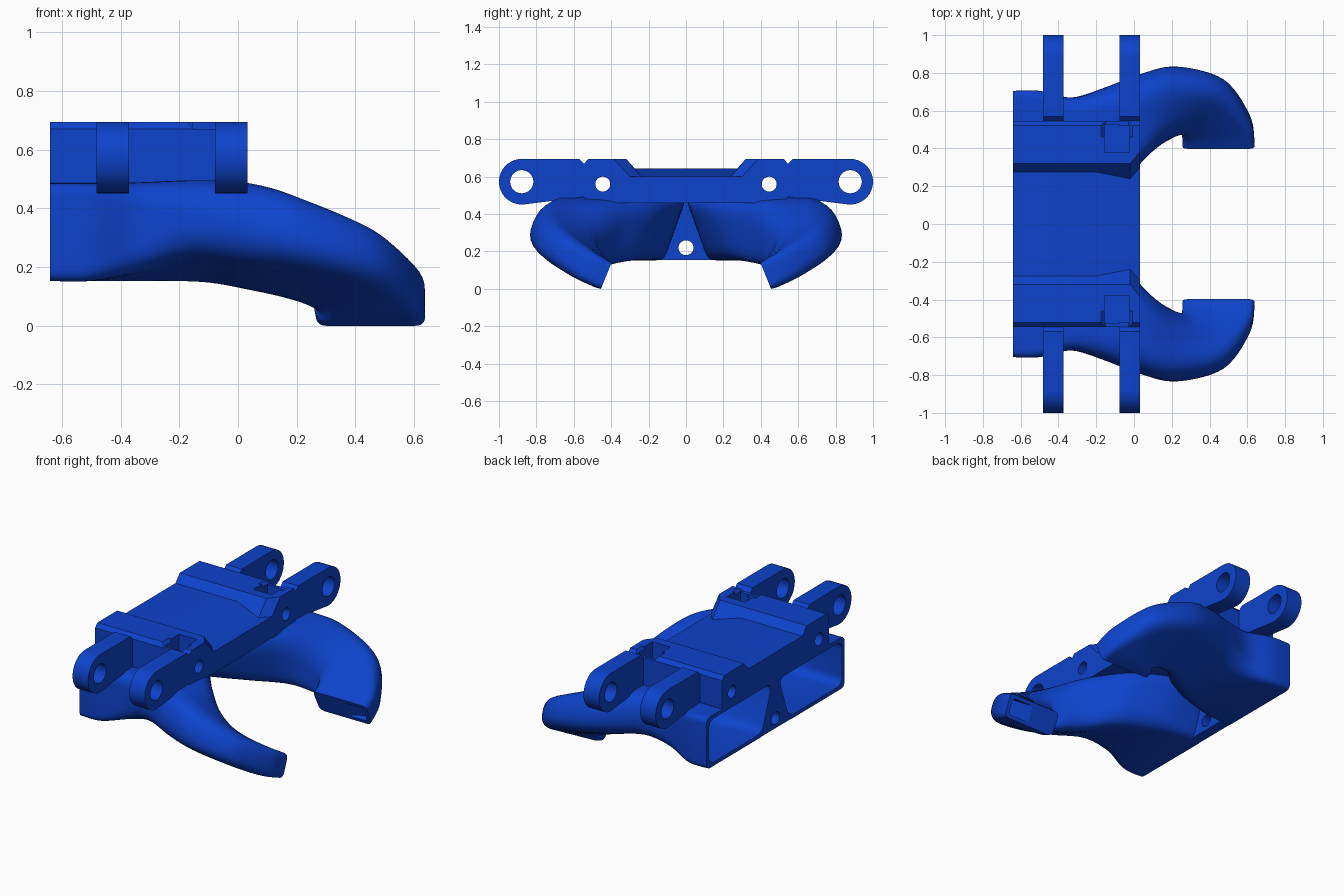
import bpy, bmesh, math
from mathutils import Vector

if "Cube" in bpy.data.objects:
    bpy.data.objects.remove(bpy.data.objects["Cube"])

blue = bpy.data.materials.new("royal blue")
blue.diffuse_color = (0.004, 0.055, 0.6, 1)
blue.use_nodes = True
blue.node_tree.nodes["Principled BSDF"].inputs["Base Color"].default_value = blue.diffuse_color


def finish(name, bm, smooth=None):
    bmesh.ops.recalc_face_normals(bm, faces=bm.faces)
    me = bpy.data.meshes.new(name)
    bm.to_mesh(me)
    bm.free()
    me.materials.append(blue)
    ob = bpy.data.objects.new(name, me)
    bpy.context.collection.objects.link(ob)
    bpy.ops.object.select_all(action='DESELECT')
    ob.select_set(True)
    bpy.context.view_layer.objects.active = ob
    if smooth:
        bpy.ops.object.shade_smooth_by_angle(angle=math.radians(smooth))
    return ob


def loft(name, rings, smooth=None):
    """Closed solid through a list of equal-length rings."""
    bm = bmesh.new()
    vs = [[bm.verts.new(p) for p in r] for r in rings]
    n = len(vs[0])
    for a, b in zip(vs, vs[1:]):
        for i in range(n):
            j = (i + 1) % n
            bm.faces.new((a[i], a[j], b[j], b[i]))
    bm.faces.new(vs[0])
    bm.faces.new(vs[-1])
    return finish(name, bm, smooth)


def prism(name, profile, x0, x1, smooth=None):
    return loft(name, [[(x, y, z) for y, z in profile] for x in (x0, x1)], smooth)


def circle(y, z, r, n=32):
    return [(y + r * math.cos(math.tau * i / n), z + r * math.sin(math.tau * i / n)) for i in range(n)]


def rect(x0, x1, y0, y1, z):
    return [(x0, y0, z), (x1, y0, z), (x1, y1, z), (x0, y1, z)]


def cut(ob, cutters):
    for c in cutters:
        c.hide_render = True
        m = ob.modifiers.new("cut", 'BOOLEAN')
        m.object, m.operation, m.solver = c, 'DIFFERENCE', 'EXACT'
        bpy.context.view_layer.objects.active = ob
        bpy.ops.object.modifier_apply(modifier=m.name)
        bpy.data.objects.remove(c)
    bpy.ops.object.select_all(action='DESELECT')
    ob.select_set(True)
    bpy.context.view_layer.objects.active = ob
    bpy.ops.object.shade_smooth_by_angle(angle=math.radians(25))


# Mounting plate: recessed floor that dips and flares at the front end
def plate_ring(x, y_top, y_floor, z_floor):
    half = [(0.51, 0.46), (0.545, 0.487), (0.545, 0.67), (0.522, 0.695), (y_top, 0.695), (y_floor, z_floor)]
    return [(x, y, z) for y, z in half] + [(x, -y, z) for y, z in reversed(half)]


plate = loft("mounting_plate", [
    plate_ring(-0.64, 0.32, 0.275, 0.645), plate_ring(-0.20, 0.32, 0.275, 0.645),
    plate_ring(-0.02, 0.32, 0.24, 0.60), plate_ring(0.033, 0.385, 0.30, 0.60)])
cutters = []
for s in (-1, 1):
    # screw hole, nut pocket and its sloped lead-in
    cutters.append(prism("screw_cutter", circle(s * 0.445, 0.56, 0.04), -0.8, 0.2))
    cutters.append(loft("pocket_cutter", [rect(-0.155, -0.025, s * 0.38, s * 0.525, z) for z in (0.51, 0.75)]))
    cutters.append(loft("lead_in_cutter", [rect(-0.15, -0.03, s * 0.46, s * 0.57, 0.67),
                                           rect(-0.185, 0.0, s * 0.46, s * 0.57, 0.705)]))
cut(plate, cutters)

# Hinge ears, two on each side
for s in (-1, 1):
    for x0 in (-0.483, -0.078):
        prof = [(0.52, 0.495), (0.52, 0.67), (0.545, 0.67), (0.57, 0.695)]
        for i in range(21):
            a = math.radians(90 - i * 9.4)
            prof.append((0.878 + 0.122 * math.cos(a), 0.573 + 0.122 * math.sin(a)))
        ear = prism("hinge_ear", [(s * y, z) for y, z in prof], x0, x0 + 0.111)
        cut(ear, [prism("pin_cutter", circle(s * 0.878, 0.573, 0.062), x0 - 0.1, x0 + 0.2)])

# Web with a screw hole between the two duct inlets
web = prism("centre_web", [(-0.14, 0.155), (0.14, 0.155), (0.02, 0.46), (-0.02, 0.46)], -0.64, -0.57)
cut(web, [prism("web_cutter", circle(0, 0.22, 0.04), -0.8, -0.4)])

# Duct stations: inner-top, outer-top, outer-bottom, inner-bottom corners, corner radius
STATIONS = [
    ((-.64, .00, .485), (-.64, .705, .485), (-.64, .705, .153), (-.64, .12, .153), .04),
    ((-.50, .00, .485), (-.50, .705, .485), (-.50, .705, .153), (-.50, .12, .153), .05),
    ((-.33, .02, .485), (-.33, .67, .490), (-.33, .67, .19), (-.33, .15, .146), .09),
    ((-.11, .13, .480), (-.14, .71, .500), (-.17, .73, .25), (-.11, .25, .125), .12),
    ((.06, .33, .460), (.04, .75, .495), (.03, .82, .25), (.06, .39, .085), .13),
    ((.17, .44, .39), (.22, .77, .455), (.23, .865, .235), (.18, .44, .055), .12),
    ((.243, .465, .28), (.48, .71, .35), (.48, .79, .17), (.25, .48, .025), .10),
    ((.253, .44, .19), (.62, .52, .215), (.61, .60, .06), (.262, .485, .008), .06),
    ((.255, .398, .14), (.638, .398, .14), (.638, .455, .0), (.268, .455, .0), .035),
]


def spline(k, t, get):
    p = [get(STATIONS[min(max(k + d, 0), len(STATIONS) - 1)]) for d in (-1, 0, 1, 2)]
    return 0.5 * (2 * p[1] + (p[2] - p[0]) * t + (2 * p[0] - 5 * p[1] + 4 * p[2] - p[3]) * t * t
                  + (3 * p[1] - p[0] - 3 * p[2] + p[3]) * t ** 3)


def inset(q, w):
    out = []
    for i in range(4):
        u = (q[i - 1] - q[i]).normalized()
        v = (q[(i + 1) % 4] - q[i]).normalized()
        out.append(q[i] + (u + v) * w / max(u.cross(v).length, 0.4))
    return out


def rounded(q, r, seg=7):
    pts = []
    for i in range(4):
        c = q[i]
        a, b = q[i - 1] - c, q[(i + 1) % 4] - c
        a = c + a.normalized() * min(r, 0.47 * a.length)
        b = c + b.normalized() * min(r, 0.47 * b.length)
        for j in range(seg + 1):
            t = j / seg
            pts.append(a * (1 - t) ** 2 + c * (2 * t * (1 - t)) + b * t * t)
    return pts


# Curved hollow ducts: outer wall and inner wall joined by rims at both ends
for s, side in ((-1, "front"), (1, "back")):
    outer, inner = [], []
    steps = 7
    for n in range((len(STATIONS) - 1) * steps + 1):
        k = min(n // steps, len(STATIONS) - 2)
        t = n / steps - k
        quad = [spline(k, t, lambda st, c=c: Vector(st[c])) for c in range(4)]
        r = spline(k, t, lambda st: st[4])
        outer.append(rounded(quad, r))
        inner.append(rounded(inset(quad, 0.025), max(r, 0.06) if k < 2 else max(r - 0.01, 0.02)))
    rings = outer + inner[::-1]
    bm = bmesh.new()
    vs = [[bm.verts.new((p.x, s * p.y, p.z)) for p in ring] for ring in rings]
    count = len(vs[0])
    for m in range(len(vs)):
        a, b = vs[m], vs[(m + 1) % len(vs)]
        for i in range(count):
            j = (i + 1) % count
            bm.faces.new((a[i], a[j], b[j], b[i]))
    finish(side + "_air_duct", bm, 40)

    # Outlet guide: flush over the inner half, then sloping back into the duct
    guide = []
    for y, z in ((0.407, 0.118), (0.446, 0.022)):
        section = [(0.275, 0.0), (0.46, 0.0), (0.61, 0.05), (0.60, 0.065), (0.45, 0.02), (0.275, 0.02)]
        guide.append([(x, s * (y + 0.93 * d), z + 0.37 * d) for x, d in section])
    loft(side + "_outlet_guide", guide)
